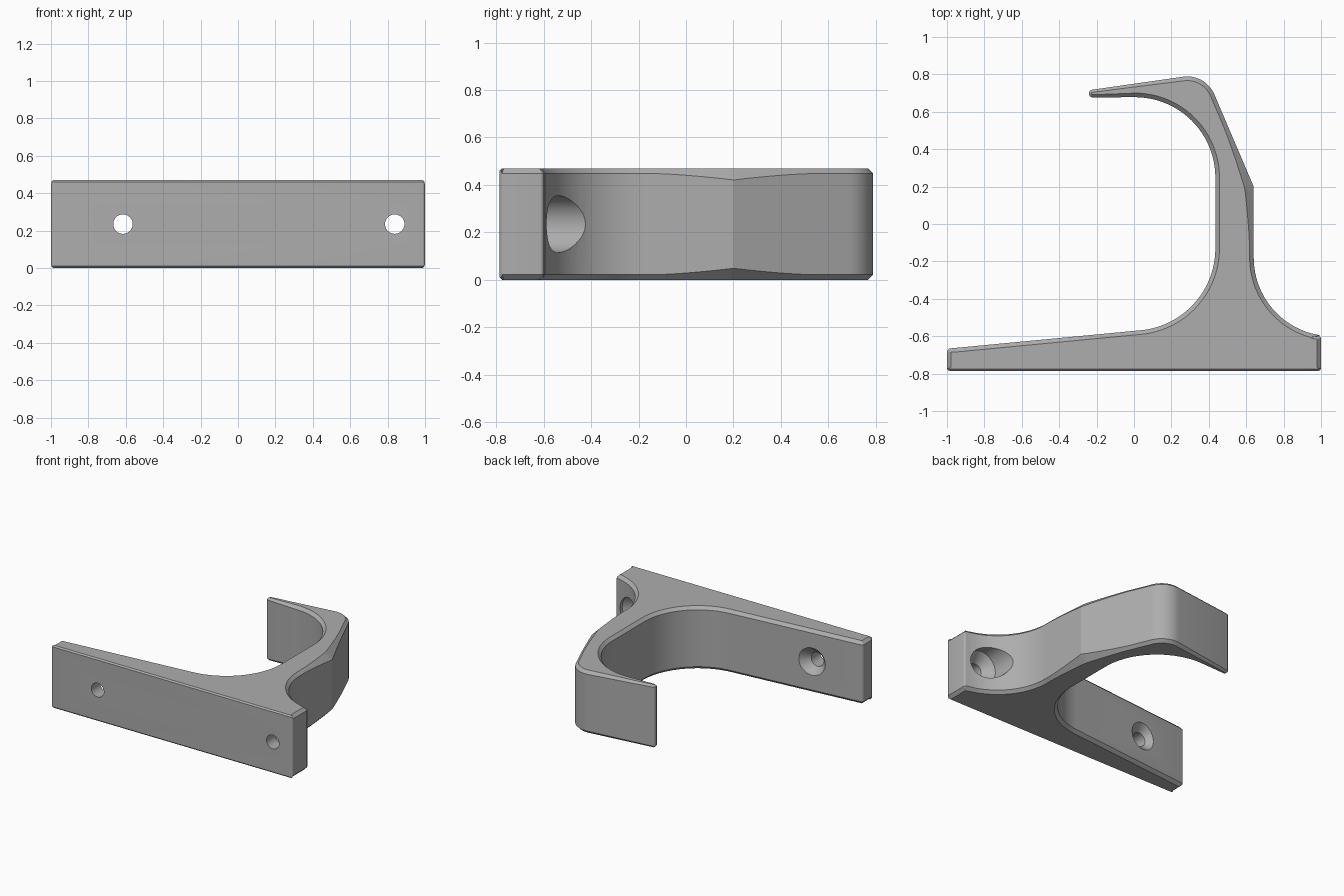
import bpy, bmesh
from math import cos, sin, radians, pi
from mathutils import Vector, Matrix

cube = bpy.data.objects.get("Cube")
if cube:
    bpy.data.objects.remove(cube, do_unlink=True)

HEIGHT = 0.47
CHAMFER = 0.022

grey = bpy.data.materials.new("plain grey")
grey.use_nodes = True
colour = (0.42, 0.42, 0.42, 1)
grey.diffuse_color = colour
grey.node_tree.nodes["Principled BSDF"].inputs["Base Color"].default_value = colour


def arc(cx, cy, r, start, end, steps):
    angles = [radians(start + (end - start) * i / steps) for i in range(steps + 1)]
    return [Vector((cx + r * cos(a), cy + r * sin(a))) for a in angles]


def line(a, b, steps):
    """Points strictly between a and b."""
    return [a.lerp(b, i / steps) for i in range(1, steps)]


def chamfer_at(p):
    """Chamfer size: fine on the wall face and tip, wider at the arm's bend."""
    if p.y < -0.778:
        return 0.01
    if p.x < -0.1 and p.y > 0:
        return 0.013 + (p.x + 0.24) * 0.06
    if p.x > 0.46 and p.y > -0.15:
        return CHAMFER + 0.027 * max(0, 1 - abs(p.y - 0.2) / 0.34) ** 1.5
    return CHAMFER


def new_object(name, bm):
    bmesh.ops.recalc_face_normals(bm, faces=bm.faces)
    mesh = bpy.data.meshes.new(name)
    bm.to_mesh(mesh)
    bm.free()
    mesh.materials.append(grey)
    obj = bpy.data.objects.new(name, mesh)
    bpy.context.collection.objects.link(obj)
    return obj


# Plan outline: base plate, outer fillet, arm, hooked tip, inner bowl
bend = Vector((0.64, 0.2))
outer_fillet = arc(1.06, -0.18, 0.42, 261, 180, 16)
crown = arc(0.285, 0.632, 0.157, 22.8, 98.5, 12)
outline = (
    arc(-0.985, -0.77, 0.015, 180, 270, 5)
    + arc(0.985, -0.77, 0.015, 270, 360, 5)
    + arc(0.985, -0.614, 0.015, 0, 80, 5)
    + outer_fillet
    + line(outer_fillet[-1], bend, 16) + [bend] + line(bend, crown[0], 20)
    + crown
    + arc(-0.222, 0.7, 0.018, 98.5, 180, 5)
    + arc(-0.222, 0.695, 0.018, 180, 270, 5)
    + arc(0.005, 0.248, 0.43, 90, 0, 24)
    + arc(-0.005, -0.13, 0.44, 0, -85, 24)
    + arc(-0.98, -0.685, 0.02, 95, 180, 5)
)

# Inset outline using mitred corner normals
count = len(outline)
inner = []
for i, p in enumerate(outline):
    before = (p - outline[i - 1]).normalized()
    after = (outline[(i + 1) % count] - p).normalized()
    n1, n2 = Vector((-before.y, before.x)), Vector((-after.y, after.x))
    inner.append(p + (n1 + n2) / (1 + n1.dot(n2)) * chamfer_at(p))

# Hook body: four stacked rings with chamfered rims
bm = bmesh.new()
rings = []
for points, level in ((inner, 0), (outline, 1), (outline, 2), (inner, 3)):
    ring = []
    for p, edge in zip(points, outline):
        c = chamfer_at(edge)
        ring.append(bm.verts.new((p.x, p.y, (0, c, HEIGHT - c, HEIGHT)[level])))
    rings.append(ring)
for low, high in zip(rings, rings[1:]):
    for i in range(count):
        j = (i + 1) % count
        bm.faces.new((low[i], low[j], high[j], high[i]))
bm.faces.new(rings[0][::-1])
bm.faces.new(rings[-1])
hook = new_object("wall_hook", bm)


# Countersunk screw holes
def screw_cutter(name, x):
    bm = bmesh.new()
    profile = ((0.052, -0.9), (0.052, -0.68), (0.12, -0.612), (0.12, -0.3))
    sides = 40
    loops = [[bm.verts.new((x + r * cos(2 * pi * k / sides), y,
                            HEIGHT / 2 + r * sin(2 * pi * k / sides)))
              for k in range(sides)] for r, y in profile]
    for a, b in zip(loops, loops[1:]):
        for k in range(sides):
            m = (k + 1) % sides
            bm.faces.new((a[k], a[m], b[m], b[k]))
    bm.faces.new(loops[0])
    bm.faces.new(loops[-1])
    cutter = new_object(name, bm)
    cutter.hide_render = True
    return cutter


bpy.context.view_layer.objects.active = hook
for name, x in (("right_screw_cutter", -0.615), ("left_screw_cutter", 0.838)):
    cutter = screw_cutter(name, x)
    mod = hook.modifiers.new("screw_hole", "BOOLEAN")
    mod.operation = "DIFFERENCE"
    mod.solver = "EXACT"
    mod.object = cutter
    bpy.ops.object.modifier_apply(modifier=mod.name)
    bpy.data.objects.remove(cutter, do_unlink=True)

# Smooth curves with crisp chamfers
for obj in bpy.context.selected_objects:
    obj.select_set(False)
hook.select_set(True)
bpy.ops.object.shade_smooth_by_angle(angle=radians(20))
